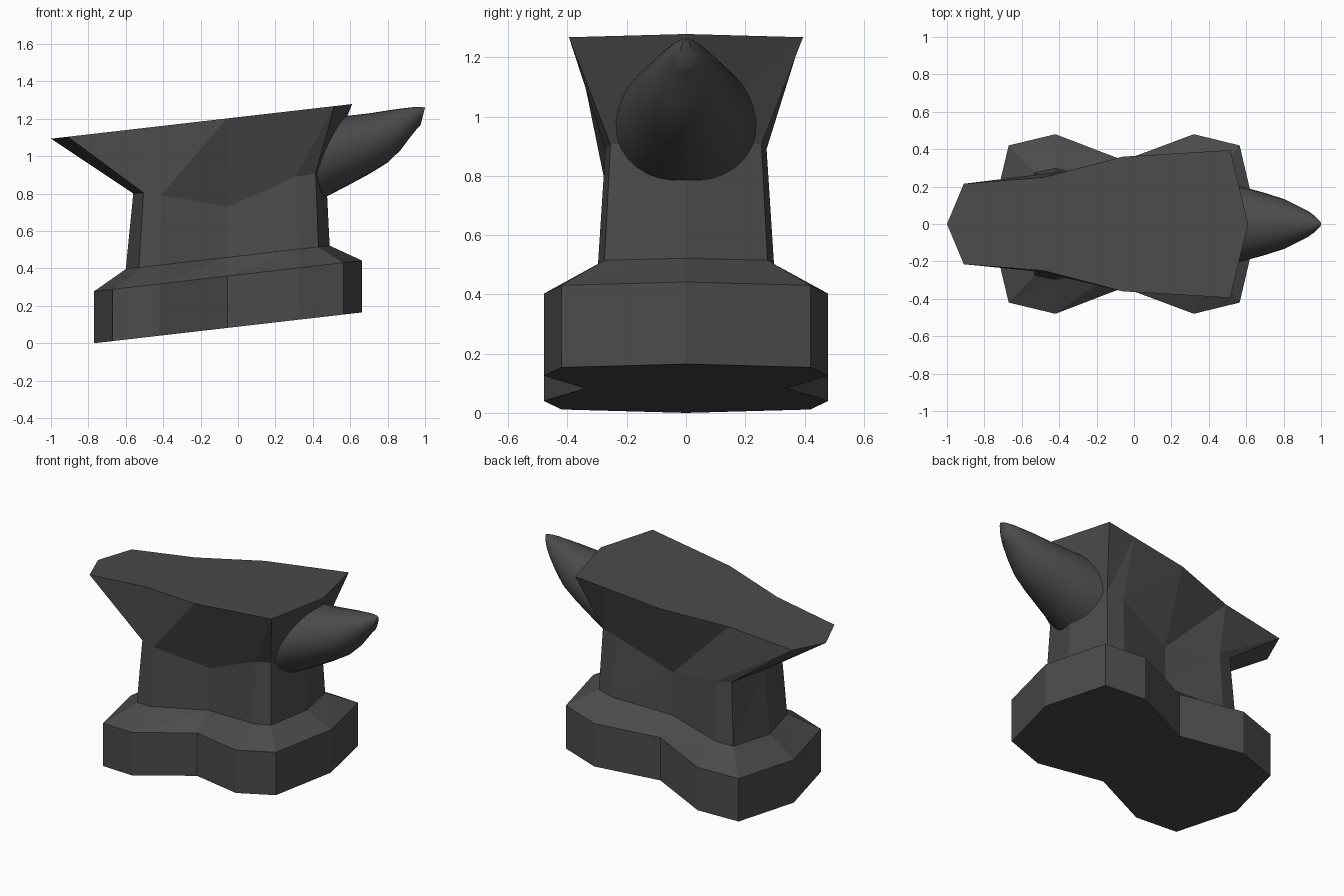
import bpy, bmesh, math

if "Cube" in bpy.data.objects:
    bpy.data.objects.remove(bpy.data.objects["Cube"])

SLOPE = 0.115  # the whole anvil is sheared upwards towards +x


def shear(x, y, z):
    return (x, y, z + SLOPE * (x + 0.77))


iron = bpy.data.materials.new("dark_iron")
iron.diffuse_color = (0.07, 0.07, 0.07, 1)
iron.use_nodes = True
iron.node_tree.nodes["Principled BSDF"].inputs["Base Color"].default_value = iron.diffuse_color


def loft(name, rings):
    """Skin closed rings (low to high), splitting quads low[i] -> high[i+1]."""
    bm = bmesh.new()
    rows = [[bm.verts.new(shear(*p)) for p in ring] for ring in rings]
    n = len(rows[0])
    for a, b in zip(rows, rows[1:]):
        for i in range(n):
            j = (i + 1) % n
            bm.faces.new((a[i], a[j], b[j]))
            bm.faces.new((a[i], b[j], b[i]))
    bm.faces.new(rows[0][::-1])
    bm.faces.new(rows[-1])
    bmesh.ops.recalc_face_normals(bm, faces=bm.faces[:])
    me = bpy.data.meshes.new(name)
    bm.to_mesh(me)
    bm.free()
    me.materials.append(iron)
    ob = bpy.data.objects.new(name, me)
    bpy.context.collection.objects.link(ob)
    return ob


def ring(half):
    """Front half outline from left tip to right tip, mirrored to the back."""
    front = [(x, -y, z) for x, y, z in half]
    return front + [(x, y, z) for x, y, z in half[-2:0:-1]]


def level(xy, z):
    return ring([(x, y, z) for x, y in xy])


# Body: foot, sloped shoulder, waist and flared face
foot = [(-.77, 0), (-.67, .42), (-.42, .48), (-.055, .34), (.32, .48), (.565, .42), (.663, 0)]
neck = [(-.60, 0), (-.53, .275), (-.42, .297), (-.055, .22), (.32, .297), (.43, .275), (.49, 0)]
waist = [(-.56, 0, .776), (-.505, .255, .774), (-.41, .277, .752), (-.055, .21, .647),
         (.31, .272, .766), (.415, .255, .77), (.47, 0, .776)]
face = [(-1, 0), (-.91, .215), (-.48, .25), (-.06, .36), (.32, .383), (.515, .395), (.61, 0)]
loft("anvil_body", [level(foot, 0), level(foot, .277), level(neck, .377),
                    ring(waist), level(face, 1.12)])

# Horn: round sections sharing a straight top line, tip leaning forward
N = 32
stations = [  # x, half width, bottom, top, lean
    (.34, .25, .60, 1.06, 0), (.45, .236, .632, 1.06, 0), (.57, .202, .680, 1.06, 0),
    (.70, .166, .735, 1.06, 0), (.80, .134, .785, 1.064, 0), (.87, .100, .845, 1.066, 0),
    (.93, .070, .912, 1.066, .005), (.967, .042, .948, 1.063, .01), (.988, .018, .965, 1.056, .012)]
rings = []
for x, w, lo, hi, lean in stations:
    c, r = (lo + hi) / 2, (hi - lo) / 2
    rings.append([(x + lean * math.sin(t), w * math.cos(t), c + r * math.sin(t))
                  for t in (2 * math.pi * i / N for i in range(N))])
horn = loft("anvil_horn", rings)
bpy.context.view_layer.objects.active = horn
horn.select_set(True)
bpy.ops.object.shade_smooth_by_angle(angle=math.radians(40))
